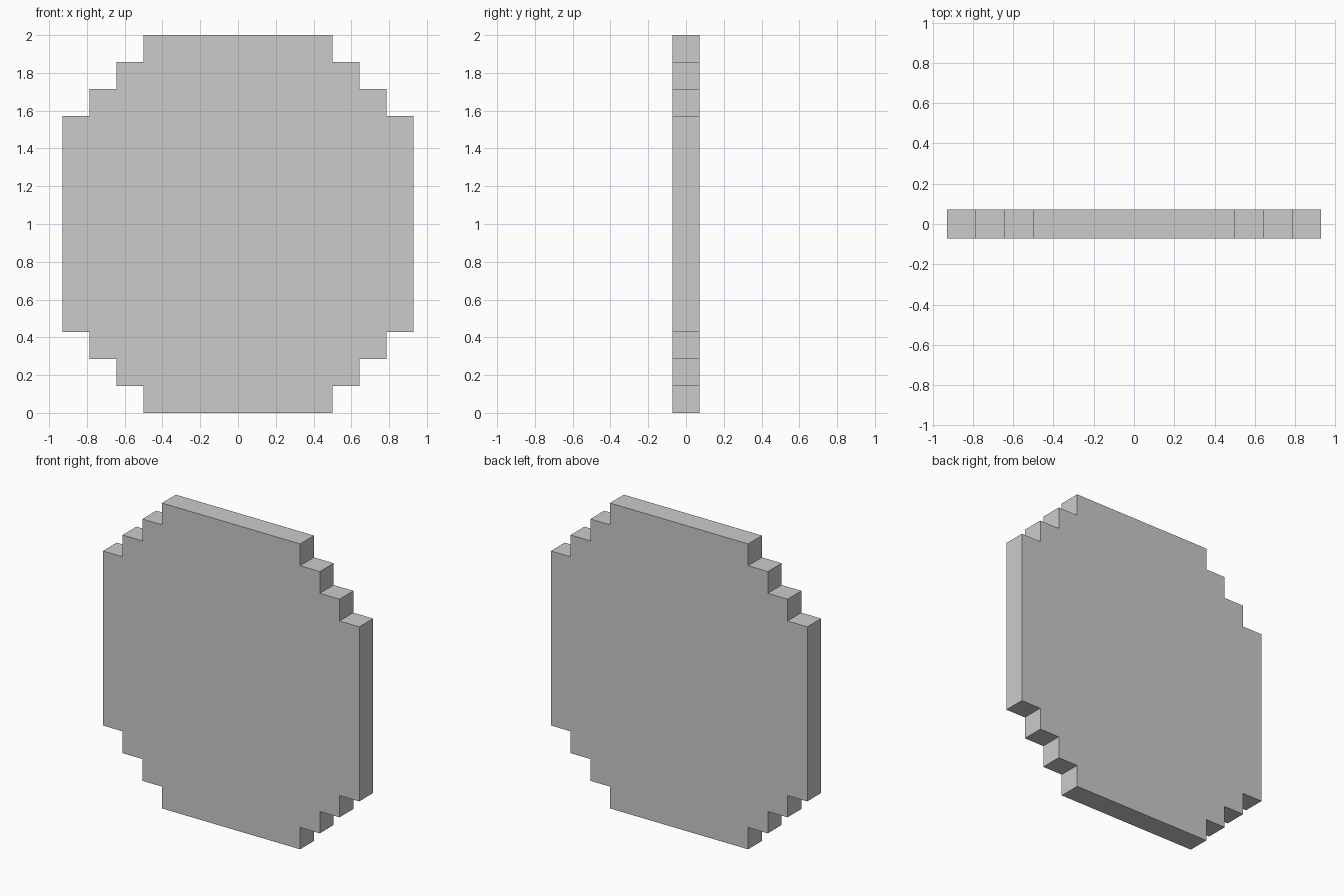
import bpy, bmesh

if "Cube" in bpy.data.objects:
    bpy.data.objects.remove(bpy.data.objects["Cube"])

U = 2 / 14  # one step of the pixel-style outline

# Lower right quarter of the stepped outline, in steps (x, z)
quarter = [(3.5, 0), (3.5, 1), (4.5, 1), (4.5, 2), (5.5, 2), (5.5, 3), (6.5, 3)]

# Mirror the quarter up, then across, to close the outline
right = quarter + [(x, 14 - z) for x, z in reversed(quarter)]
outline = right + [(-x, z) for x, z in reversed(right)]

# Front face, extruded back to one step of thickness
bm = bmesh.new()
face = bm.faces.new([bm.verts.new((x * U, -U / 2, z * U)) for x, z in outline])
ext = bmesh.ops.extrude_face_region(bm, geom=[face], use_keep_orig=True)
verts = [g for g in ext["geom"] if isinstance(g, bmesh.types.BMVert)]
bmesh.ops.translate(bm, verts=verts, vec=(0, U, 0))
bmesh.ops.recalc_face_normals(bm, faces=bm.faces)

mesh = bpy.data.meshes.new("stepped_disc")
bm.to_mesh(mesh)
bm.free()
bpy.context.collection.objects.link(bpy.data.objects.new("stepped_disc", mesh))
